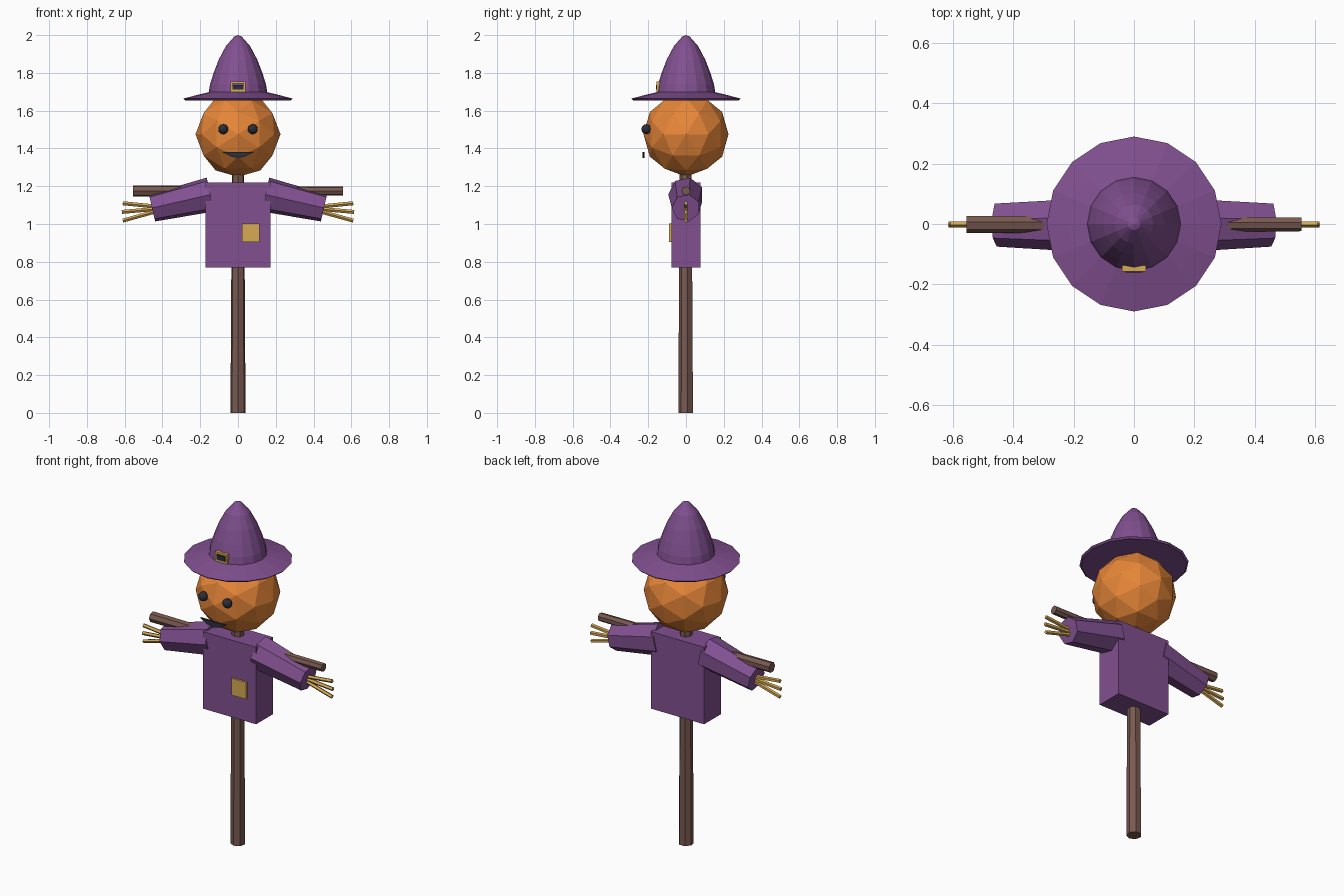
import bpy, bmesh, math
from mathutils import Vector, Matrix

if "Cube" in bpy.data.objects:
    bpy.data.objects.remove(bpy.data.objects["Cube"])


def material(name, rgb):
    m = bpy.data.materials.new(name)
    m.diffuse_color = (*rgb, 1)
    m.use_nodes = True
    m.node_tree.nodes["Principled BSDF"].inputs["Base Color"].default_value = m.diffuse_color
    return m


PURPLE = material("purple_cloth", (0.22, 0.08, 0.28))
ORANGE = material("orange", (0.80, 0.24, 0.04))
WOOD = material("wood", (0.19, 0.10, 0.08))
STRAW = material("straw", (0.68, 0.40, 0.09))
DARK = material("dark", (0.025, 0.03, 0.045))


def finish(name, bm, mat):
    bmesh.ops.recalc_face_normals(bm, faces=bm.faces)
    me = bpy.data.meshes.new(name)
    bm.to_mesh(me)
    bm.free()
    me.materials.append(mat)
    ob = bpy.data.objects.new(name, me)
    bpy.context.collection.objects.link(ob)
    return ob


def box(name, lo, hi, mat):
    lo, hi = Vector(lo), Vector(hi)
    bm = bmesh.new()
    bmesh.ops.create_cube(bm, size=1, matrix=Matrix.Translation((lo + hi) / 2)
                          @ Matrix.Diagonal((*(hi - lo), 1)))
    return finish(name, bm, mat)


def rod(name, p0, p1, r0, r1, sides, mat):
    """Tapered rod between two points, one corner facing the front."""
    p0, p1 = Vector(p0), Vector(p1)
    u = Vector((0, -1, 0))
    v = (p1 - p0).normalized().cross(u)
    bm = bmesh.new()
    rings = []
    for p, r in ((p0, r0), (p1, r1)):
        angles = [math.tau * i / sides for i in range(sides)]
        rings.append([bm.verts.new(p + r * (math.cos(a) * u + math.sin(a) * v)) for a in angles])
        bm.faces.new(rings[-1])
    for i in range(sides):
        j = (i + 1) % sides
        bm.faces.new((rings[0][i], rings[0][j], rings[1][j], rings[1][i]))
    return finish(name, bm, mat)


def ball(name, centre, r, mat, tilt=0.0):
    bm = bmesh.new()
    bmesh.ops.create_icosphere(bm, subdivisions=2, radius=r,
                               matrix=Matrix.Translation(centre) @ Matrix.Rotation(tilt, 4, 'Y'))
    return finish(name, bm, mat)


# wooden frame
rod("post", (0, 0, 0), (0, 0, 1.30), 0.041, 0.033, 7, WOOD)
rod("crossbar", (-0.555, 0, 1.175), (0.555, 0, 1.175), 0.03, 0.024, 7, WOOD)

# shirt and patch
box("shirt", (-0.172, -0.078, 0.77), (0.172, 0.078, 1.22), PURPLE)
box("patch", (0.02, -0.09, 0.905), (0.115, -0.076, 1.003), STRAW)

# sleeves and straw hands
for side, s in (("left", -1), ("right", 1)):
    rod(f"{side}_sleeve", (s * 0.145, 0, 1.156), (s * 0.455, 0, 1.085), 0.094, 0.075, 7, PURPLE)
    for k in (-1, 0, 1):
        rod(f"{side}_straw_{k + 2}", (s * 0.43, 0, 1.08 + 0.012 * k),
            (s * (0.615 - 0.005 * abs(k)), 0, 1.064 + 0.046 * k), 0.011, 0.011, 5, STRAW)

# head turned so a facet corner points along every axis
ball("head", (0, 0, 1.475), 0.225, ORANGE, math.radians(-31.717))
for side, s in (("left", -1), ("right", 1)):
    ball(f"{side}_eye", (s * 0.078, -0.21, 1.502), 0.027, DARK)

# mouth
bm = bmesh.new()
outline = [(-0.085, 1.382), (0.085, 1.382), (0.035, 1.356), (0, 1.35), (-0.035, 1.356)]
face = bm.faces.new([bm.verts.new((x, -0.231, z)) for x, z in outline])
ext = bmesh.ops.extrude_face_region(bm, geom=[face])
bmesh.ops.translate(bm, vec=(0, 0.012, 0),
                    verts=[g for g in ext["geom"] if isinstance(g, bmesh.types.BMVert)])
finish("mouth", bm, DARK)

# hat turned from a profile
profile = [(0, 1.657), (0.28, 1.655), (0.29, 1.664), (0.22, 1.682), (0.155, 1.698), (0.148, 1.74),
           (0.129, 1.80), (0.102, 1.87), (0.064, 1.942), (0.02, 1.992), (0, 2.0)]
bm = bmesh.new()
pts = [bm.verts.new((0, -r, z)) for r, z in profile]
edges = [bm.edges.new(e) for e in zip(pts, pts[1:])]
bmesh.ops.spin(bm, geom=pts + edges, cent=(0, 0, 0), axis=(0, 0, 1),
               angle=math.tau, steps=16, use_duplicate=False)
bmesh.ops.remove_doubles(bm, verts=bm.verts, dist=1e-4)
finish("hat", bm, PURPLE)

# buckle
for name, x0, x1, z0, z1 in (("left", -0.04, -0.028, 1.70, 1.755), ("right", 0.028, 0.04, 1.70, 1.755),
                             ("top", -0.028, 0.028, 1.743, 1.755), ("bottom", -0.028, 0.028, 1.70, 1.712)):
    box(f"buckle_{name}", (x0, -0.157, z0), (x1, -0.138, z1), STRAW)
box("buckle_centre", (-0.028, -0.16, 1.712), (0.028, -0.14, 1.737), DARK)
